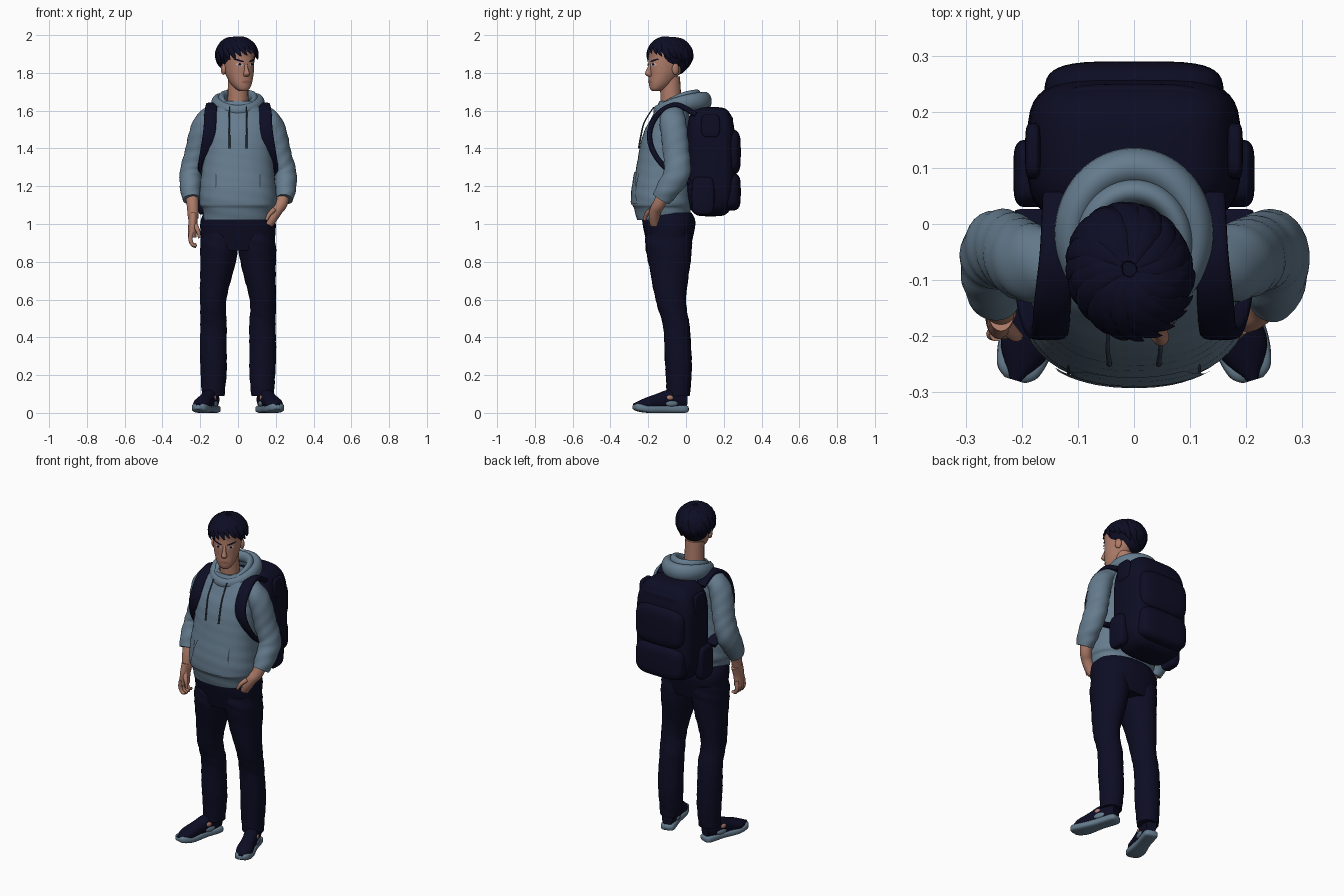
import bpy, bmesh, math, random
from mathutils import Vector, Matrix

random.seed(4)
old = bpy.data.objects.get("Cube")
if old:
    bpy.data.objects.remove(old, do_unlink=True)


def material(name, *rgb):
    m = bpy.data.materials.new(name)
    m.use_nodes = True
    m.diffuse_color = (*rgb, 1)
    m.node_tree.nodes["Principled BSDF"].inputs["Base Color"].default_value = (*rgb, 1)
    return m


navy = material("midnight navy", .004, .004, .018)
cloth = material("slate blue cloth", .13, .2, .27)
cord = material("dark slate cord", .04, .06, .09)
skin = material("warm skin", .42, .2, .14)
lip = material("muted lips", .3, .11, .09)
white = material("eye white", .55, .5, .48)
ORIGIN = ((0, 0, 0), 0)
HEAD = ((0, -.1, 0), math.radians(25))


def finish(name, bm, mat, place):
    bmesh.ops.recalc_face_normals(bm, faces=bm.faces[:])
    mesh = bpy.data.meshes.new(name)
    bm.to_mesh(mesh)
    bm.free()
    mesh.materials.append(mat)
    for polygon in mesh.polygons:
        polygon.use_smooth = True
    mesh.set_sharp_from_angle(angle=math.radians(55))
    ob = bpy.data.objects.new(name, mesh)
    bpy.context.collection.objects.link(ob)
    ob.location, ob.rotation_euler.z = place
    return ob


def spline(rows, steps, closed):
    """Smooth interpolation through rows of numbers."""
    n, out = len(rows), []
    pick = (lambda i: rows[i % n]) if closed else (lambda i: rows[min(max(i, 0), n - 1)])
    for i in range(n if closed else n - 1):
        for k in range(steps):
            t = k / steps
            out.append([b + t / 2 * (c - a + t * (2*a - 5*b + 4*c - d + t * (3*(b - c) + d - a)))
                        for a, b, c, d in zip(pick(i - 1), pick(i), pick(i + 1), pick(i + 2))])
    return out if closed else out + [list(rows[-1])]


def power_curve(value, power):
    return math.copysign(abs(value) ** (2 / power), value)


def loft(name, rows, mat, n=20, power=2, steps=6, upright=True, ref=(1, 0, 0),
         closed=False, fold=0, place=ORIGIN):
    """Skin rings of (x, y, z, radius a, radius b); fold adds cloth wrinkles."""
    rows = spline(rows, steps, closed)
    mids, bm, rings, m = [Vector(r[:3]) for r in rows], bmesh.new(), [], len(rows)
    for i, (c, row) in enumerate(zip(mids, rows)):
        side, fwd = Vector((1, 0, 0)), Vector((0, 1, 0))
        if not upright:
            after = mids[(i + 1) % m] if closed else mids[min(i + 1, m - 1)]
            before = mids[i - 1] if closed else mids[max(i - 1, 0)]
            t = (after - before).normalized()
            side = Vector(ref)
            side = (side - t * side.dot(t)).normalized()
            fwd = t.cross(side)
        ring = []
        for j in range(n):
            a = math.tau * j / n
            k = 1 + fold * math.sin(2 * a + c.z * 60) * math.sin(a + c.z * 37 + c.x * 9)
            u = power_curve(math.cos(a), power) * max(row[3], .001) * k
            v = power_curve(math.sin(a), power) * max(row[4], .001) * k
            ring.append(bm.verts.new(c + side * u + fwd * v))
        rings.append(ring)
    for i in range(m if closed else m - 1):
        lower, upper = rings[i], rings[(i + 1) % m]
        for j in range(n):
            bm.faces.new((lower[j], lower[(j + 1) % n], upper[(j + 1) % n], upper[j]))
    if not closed:
        bm.faces.new(rings[0])
        bm.faces.new(rings[-1])
    return finish(name, bm, mat, place)


def limb(name, points, mat, start, end, flat=1, **options):
    """Tube through points with an evenly changing radius."""
    last = len(points) - 1
    radii = [start + (end - start) * i / last for i in range(last + 1)]
    loft(name, [(*p, r, r * flat) for p, r in zip(points, radii)], mat, upright=False, **options)


def block(name, x, y, z, wide, deep, tall, power=4):
    """Soft padded box."""
    rows = []
    for i in range(17):
        a = math.pi * (i / 16 - .5)
        k = abs(math.cos(a)) ** (2 / power)
        rows.append((x, y, z + tall * power_curve(math.sin(a), power), wide * k, deep * k))
    loft(name, rows, navy, n=40, power=power, steps=2)


def ball(name, at, size, mat, place=ORIGIN):
    bm = bmesh.new()
    bmesh.ops.create_uvsphere(bm, u_segments=24, v_segments=14, radius=1,
                              matrix=Matrix.Translation(at) @ Matrix.Diagonal((*size, 1)))
    return finish(name, bm, mat, place)


def decal(name, x, z, w, h, mat, target, place=ORIGIN, tilt=0, taper=0, roundness=1, lift=.003):
    """Thin plate projected from the front on to a target."""
    bm = bmesh.new()
    bmesh.ops.create_grid(bm, x_segments=16, y_segments=12, size=1)
    for v in bm.verts:
        a, b = v.co.x, v.co.y
        across = a * math.sqrt(1 - roundness * b * b / 2) * w * (1 - taper * b)
        up = b * math.sqrt(1 - roundness * a * a / 2) * h + tilt * a * w
        v.co = (x + across, -.5, z + up)
    ob = finish(name, bm, mat, place)
    wrap = ob.modifiers.new("wrap", 'SHRINKWRAP')
    wrap.target, wrap.wrap_method, wrap.wrap_mode = target, 'PROJECT', 'ABOVE_SURFACE'
    wrap.use_project_y, wrap.offset = True, lift


def column(*rows):
    """Rows of (y, z, a, b) on the centre line."""
    return [(0, *r) for r in rows]


def flip(rows, s):
    return [(s * r[0], *r[1:]) for r in rows]


# Trousers, shoes, sleeves and pack straps
loft("trouser_hips", column((-.1, 1.06, .18, .13), (-.09, 1, .2, .14), (-.09, .86, .19, .11)),
     navy, n=40, power=2.3)
LEG = [(.1, -.09, .95, .09, .12), (.1, -.09, .86, .1, .12), (.13, -.08, .6, .07, .08),
       (.13, -.05, .45, .07, .07), (.13, -.04, .25, .07, .07), (.13, -.04, .09, .06, .06)]
SOLE = column((.02, .02, .02, .01), (0, .02, .04, .02), (-.1, .02, .04, .02),
              (-.2, .02, .05, .02), (-.26, .03, .04, .02), (-.28, .03, .02, .01))
UPPER = column((.01, .07, .03, .04), (-.07, .07, .04, .055), (-.15, .06, .04, .04),
               (-.22, .045, .045, .03), (-.28, .04, .01, .01))
SLEEVE = [(.12, -.07, 1.6, .04, .06), (.18, -.07, 1.53, .06, .07), (.22, -.05, 1.38, .06, .07),
          (.25, -.05, 1.27, .06, .07), (.25, -.1, 1.18, .055, .06), (.245, -.13, 1.13, .045, .05)]
STRAP = [(.13, .05, 1.58), (.135, -.05, 1.63), (.145, -.14, 1.59), (.15, -.19, 1.5),
         (.165, -.18, 1.4), (.18, -.11, 1.3), (.18, .02, 1.22)]
for s, label in ((1, "left"), (-1, "right")):
    loft(label + "_trouser_leg", flip(LEG, s), navy, n=28, fold=.035, steps=8)
    foot = ((s * .13, -.01, 0), s * math.radians(17))
    loft(label + "_shoe_sole", SOLE, cloth, power=3.5, upright=False, place=foot)
    loft(label + "_shoe_upper", UPPER, navy, power=2.3, upright=False, place=foot)
    for e in (-1, 1):
        ball(label + "_shoe_opening", (e * .034, -.09, .08), (.01, .02, .014), skin, foot)
        ball(label + "_shoe_side_panel", (e * .035, -.08, .05), (.01, .035, .016), cloth, foot)
    loft(label + "_sleeve", flip(SLEEVE, s), cloth, n=28, upright=False, fold=.05, steps=8)
    limb(label + "_pack_strap", flip(STRAP, s), navy, .033, .033, flat=.42, power=3.5)

# Hoodie body, pocket and drawstrings
torso = loft("hoodie_body", column(
    (-.12, 1.02, .18, .14), (-.125, 1.08, .19, .15), (-.125, 1.11, .205, .16), (-.125, 1.2, .2, .155),
    (-.115, 1.35, .185, .14), (-.1, 1.48, .18, .125), (-.08, 1.57, .17, .1), (-.07, 1.65, .09, .07)),
    cloth, n=48, power=2.3, fold=.012, steps=8)
decal("front_pocket", 0, 1.19, .115, .085, cloth, torso, taper=.22, roundness=.1, lift=.006)
for s in (-1, 1):
    decal("pocket_opening", s * .115, 1.2, .003, .07, cord, torso, lift=.004)
    limb("drawstring", [(s * .045, -.17, 1.62), (s * .047, -.22, 1.54), (s * .045, -.24, 1.46),
         (s * .044, -.25, 1.4)], cord, .003, .005)


# Folded hood, nested rolls around the neck
def hood_roll(name, y, z, wide, deep, drop, tall, thick):
    rows = []
    for i in range(16):
        a = math.tau * i / 16
        back = (1 + math.cos(a)) / 2
        rows.append((wide * math.sin(a), y + deep * math.cos(a), z - drop * (1 - back) ** 2,
                     tall * (.6 + .4 * back), thick * (.65 + .35 * back)))
    loft(name, rows, cloth, upright=False, ref=(0, 0, 1), closed=True)


hood_roll("hood_outer_roll", -.025, 1.65, .112, .125, .05, .05, .036)
hood_roll("hood_inner_roll", -.04, 1.68, .087, .098, .075, .032, .022)

# Backpack
block("backpack_body", 0, .13, 1.33, .19, .13, .29)
block("backpack_lower_pocket", 0, .22, 1.17, .16, .07, .1)
block("backpack_middle_pocket", 0, .22, 1.38, .16, .07, .12)
block("backpack_top_pocket", 0, .19, 1.53, .14, .06, .05)
for s in (-1, 1):
    block("backpack_side_pocket", s * .185, .09, 1.15, .03, .06, .1)
    block("backpack_side_panel", s * .18, .13, 1.52, .014, .05, .06)

# Forearms and hands
limb("right_forearm", [(-.247, -.11, 1.18), (-.24, -.14, 1.1), (-.237, -.155, 1.03)], skin, .035, .028)
limb("right_palm", [(-.237, -.15, 1.05), (-.24, -.165, .99), (-.243, -.165, .93)], skin, .025, .022, flat=1.7)
for i in range(4):
    y = -.196 + i * .021
    limb("right_finger", [(-.245, y, .96), (-.252, y, .92), (-.24, y, .89),
         (-.22, y, .88 + abs(i - 1) * .006)], skin, .013, .008, n=12, ref=(0, 1, 0))
limb("right_thumb", [(-.232, -.18, 1), (-.212, -.198, .965), (-.204, -.2, .925)], skin, .016, .007)
limb("left_forearm", [(.247, -.11, 1.18), (.23, -.14, 1.11), (.207, -.16, 1.075), (.182, -.168, 1.035),
     (.16, -.165, 1)], skin, .035, .027, ref=(0, 1, 0))
limb("left_thumb", [(.19, -.185, 1.075), (.165, -.21, 1.05), (.15, -.22, 1.02)], skin, .014, .007)

# Neck, head and face
limb("neck", [(0, -.075, 1.58), (0, -.08, 1.66), (0, -.085, 1.78)], skin, .058, .053)
head = loft("head", column(
    (-.066, 1.703, .018, .018), (-.058, 1.716, .036, .037), (-.04, 1.745, .055, .06), (-.02, 1.79, .07, .08),
    (-.005, 1.83, .077, .097), (0, 1.88, .08, .1), (0, 1.93, .077, .097), (.01, 1.98, .03, .04)),
    skin, n=32, power=2.2, place=HEAD)
loft("nose", column((-.093, 1.855, .008, .008), (-.104, 1.82, .01, .014), (-.108, 1.795, .016, .02),
     (-.1, 1.78, .012, .01)), skin, place=HEAD)
decal("lips", 0, 1.752, .024, .007, lip, head, HEAD)
for s in (-1, 1):
    decal("eye_white", s * .034, 1.844, .015, .007, white, head, HEAD, tilt=s * .1)
    decal("iris", s * .033, 1.845, .007, .007, navy, head, HEAD, lift=.005)
    decal("eyebrow", s * .036, 1.866, .023, .005, navy, head, HEAD, tilt=s * .25, lift=.005)
    ball("ear", (s * .08, .012, 1.82), (.012, .02, .03), skin, HEAD)

# Hair cap and swept locks
ball("hair_cap", (0, .02, 1.895), (.097, .108, .092), navy, HEAD)
ball("hair_nape", (0, .05, 1.862), (.078, .068, .074), navy, HEAD)
for layer, count in enumerate((22, 15)):
    for i in range(count):
        turn = math.tau * (i + layer / 2 + random.uniform(-.2, .2)) / count
        back = (1 - math.cos(turn)) / 2
        reach = math.radians(86 + 48 * back - 22 * layer + random.uniform(-6, 8))
        flick = .13 * (1 - back) + .03 * layer
        rows = []
        for t in (.08, .35, .65, .87, 1):
            angle, polar = turn + t * t / 2 - .2, reach * t
            k = 1.01 + flick * t * t
            out = k * math.sin(polar)
            width = .002 + .024 * math.sin(math.pi * t)
            rows.append((.1 * out * math.sin(angle), .018 - .113 * out * math.cos(angle),
                         1.887 + .101 * math.cos(polar), width, width / 2))
        loft("hair_lock", rows, navy, n=10, upright=False, place=HEAD,
             ref=(math.cos(turn), math.sin(turn), 0))
